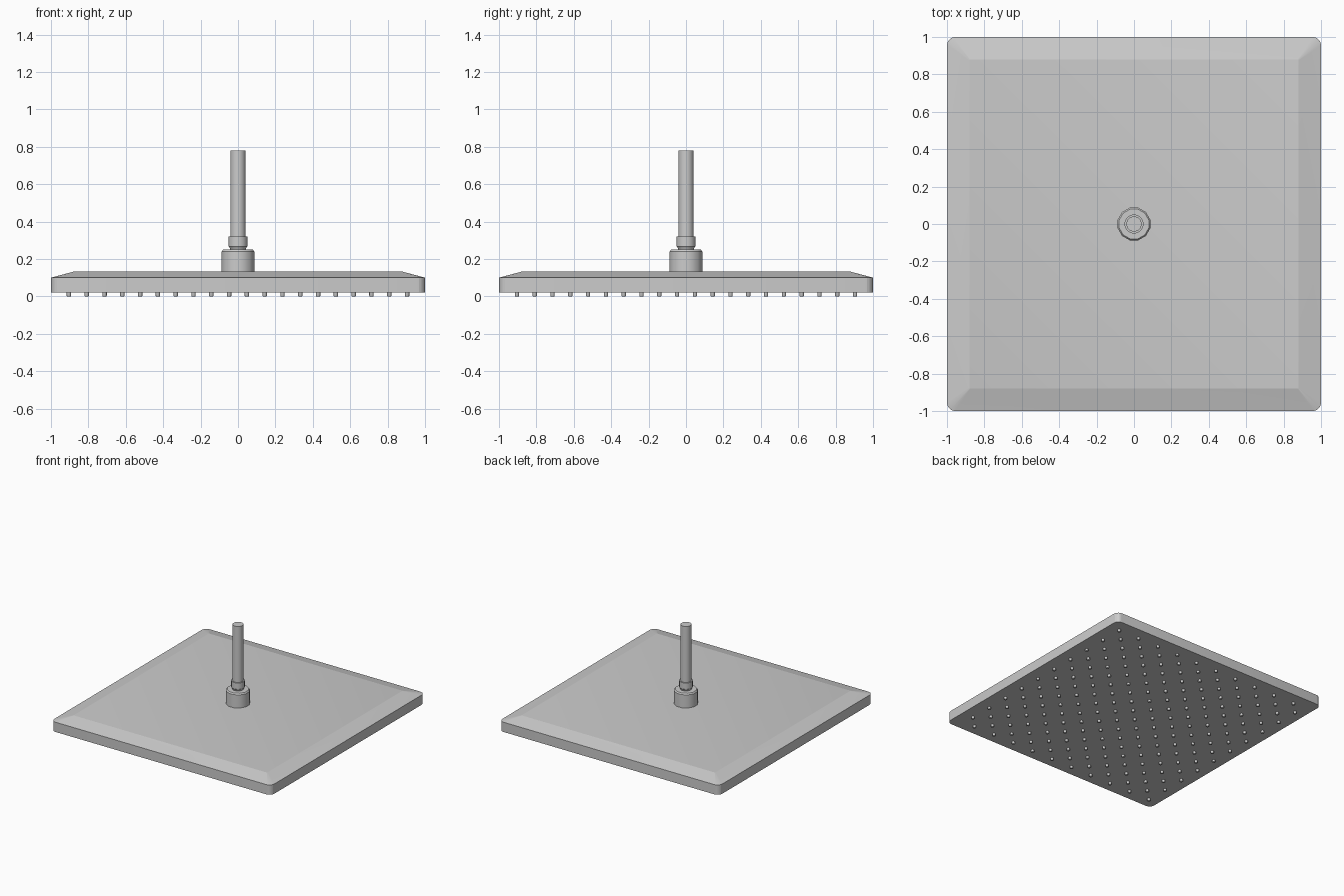
import bpy, bmesh, math

if "Cube" in bpy.data.objects:
    bpy.data.objects.remove(bpy.data.objects["Cube"])


def finish(bm, name, angle=30):
    bmesh.ops.recalc_face_normals(bm, faces=bm.faces)
    mesh = bpy.data.meshes.new(name)
    bm.to_mesh(mesh)
    bm.free()
    ob = bpy.data.objects.new(name, mesh)
    bpy.context.collection.objects.link(ob)
    bpy.ops.object.select_all(action='DESELECT')
    ob.select_set(True)
    bpy.context.view_layer.objects.active = ob
    bpy.ops.object.shade_smooth_by_angle(angle=math.radians(angle))
    return ob


def loft(bm, rings):
    """Skin a list of equal-length point rings and cap both ends."""
    loops = [[bm.verts.new(p) for p in ring] for ring in rings]
    n = len(loops[0])
    for a, b in zip(loops, loops[1:]):
        for i in range(n):
            j = (i + 1) % n
            bm.faces.new((a[i], a[j], b[j], b[i]))
    bm.faces.new(loops[0][::-1])
    bm.faces.new(loops[-1])


def rounded_square(half, radius, z, steps=5):
    pts = []
    for corner in range(4):
        mid = math.radians(45 + 90 * corner)
        cx = math.copysign(half - radius, math.cos(mid))
        cy = math.copysign(half - radius, math.sin(mid))
        for s in range(steps + 1):
            a = math.radians(90 * (corner + s / steps))
            pts.append((cx + radius * math.cos(a), cy + radius * math.sin(a), z))
    return pts


def circle(radius, z, sides, offset=0.0, x=0.0, y=0.0):
    return [(x + radius * math.cos(offset + 2 * math.pi * i / sides),
             y + radius * math.sin(offset + 2 * math.pi * i / sides), z)
            for i in range(sides)]


def lathe(name, profile, sides, angle=35):
    bm = bmesh.new()
    loft(bm, [circle(r, z, sides, math.pi / sides) for r, z in profile])
    return finish(bm, name, angle)


# Square plate with sloped upper rim
bm = bmesh.new()
loft(bm, [rounded_square(1.0, 0.045, 0.02),
          rounded_square(1.0, 0.045, 0.10),
          rounded_square(0.88, 0.006, 0.132)])
finish(bm, "spray_plate", 12)

# Threaded joint collar, nut ring and supply pipe
lathe("collar", [(0.09, 0.125), (0.09, 0.24), (0.082, 0.25)], 12)
lathe("nut_ring", [(0.041, 0.245), (0.046, 0.262), (0.051, 0.268),
                   (0.051, 0.32)], 16)
lathe("supply_pipe", [(0.041, 0.24), (0.041, 0.78)], 16)

# Staggered spray nozzles on the underside
bm = bmesh.new()
count, reach = 20, 0.904
pitch = 2 * reach / (count - 1)
for i in range(count):
    for j in range(count):
        if (i + j) % 2 == 0:
            x, y = -reach + i * pitch, -reach + j * pitch
            loft(bm, [circle(0.010, 0.0, 10, 0, x, y),
                      circle(0.012, 0.004, 10, 0, x, y),
                      circle(0.012, 0.025, 10, 0, x, y)])
finish(bm, "nozzles", 50)
